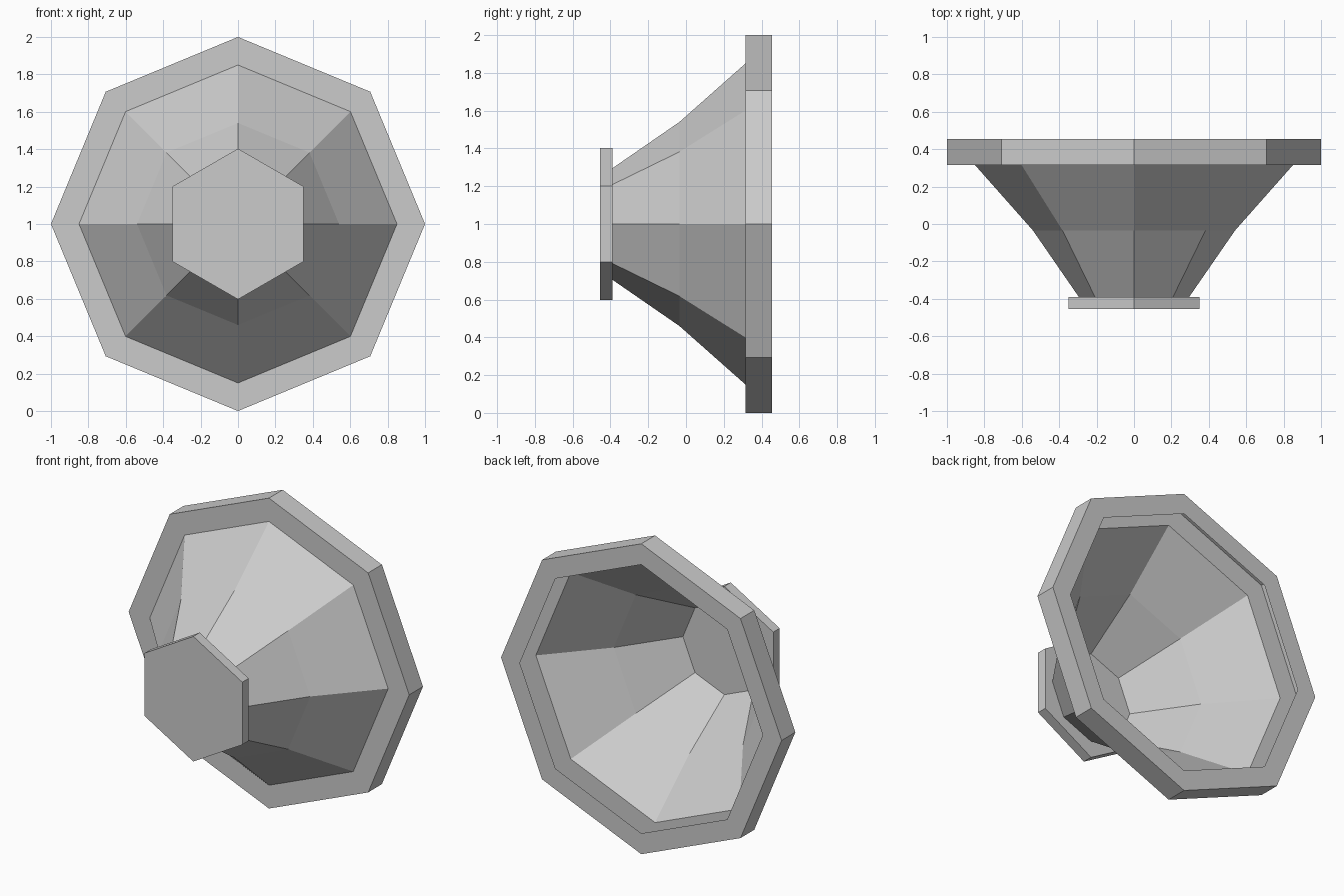
import bpy
import bmesh
from math import cos, sin, pi

old = bpy.data.objects.get("Cube")
if old:
    bpy.data.objects.remove(old, do_unlink=True)

CENTRE_Z = 1.0

# One plain grey for every part
GREY = (0.6, 0.6, 0.6, 1.0)
grey = bpy.data.materials.new("plain_grey")
grey.use_nodes = True
grey.diffuse_color = GREY
grey.node_tree.nodes["Principled BSDF"].inputs["Base Color"].default_value = GREY


def revolve(name, profile, sides, cap_ends=False):
    """Turn a (radius, y) profile about the y axis, with a corner at the top."""
    bm = bmesh.new()
    rings = []
    for r, y in profile:
        angles = [2 * pi * i / sides for i in range(sides)]
        rings.append([bm.verts.new((r * sin(a), y, CENTRE_Z + r * cos(a)))
                      for a in angles])
    for a, b in zip(rings, rings[1:]):
        for i in range(sides):
            j = (i + 1) % sides
            bm.faces.new((a[i], a[j], b[j], b[i]))
    if cap_ends:
        bm.faces.new(rings[0][::-1])
        bm.faces.new(rings[-1])
    mesh = bpy.data.meshes.new(name)
    bm.to_mesh(mesh)
    bm.free()
    mesh.materials.append(grey)
    obj = bpy.data.objects.new(name, mesh)
    bpy.context.collection.objects.link(obj)
    return obj


# Hollow rim: back lip, outer wall and front lip, open on the inside
revolve("rim", [(0.866, 0.455), (1.0, 0.455), (1.0, 0.315), (0.85, 0.315)], 8)

# Flared thin-walled horn
revolve("horn", [(0.85, 0.315), (0.54, -0.035), (0.295, -0.39)], 8)

# Solid six-sided plate closing the narrow end
revolve("end_plate", [(0.403, -0.39), (0.403, -0.455)], 6, cap_ends=True)
